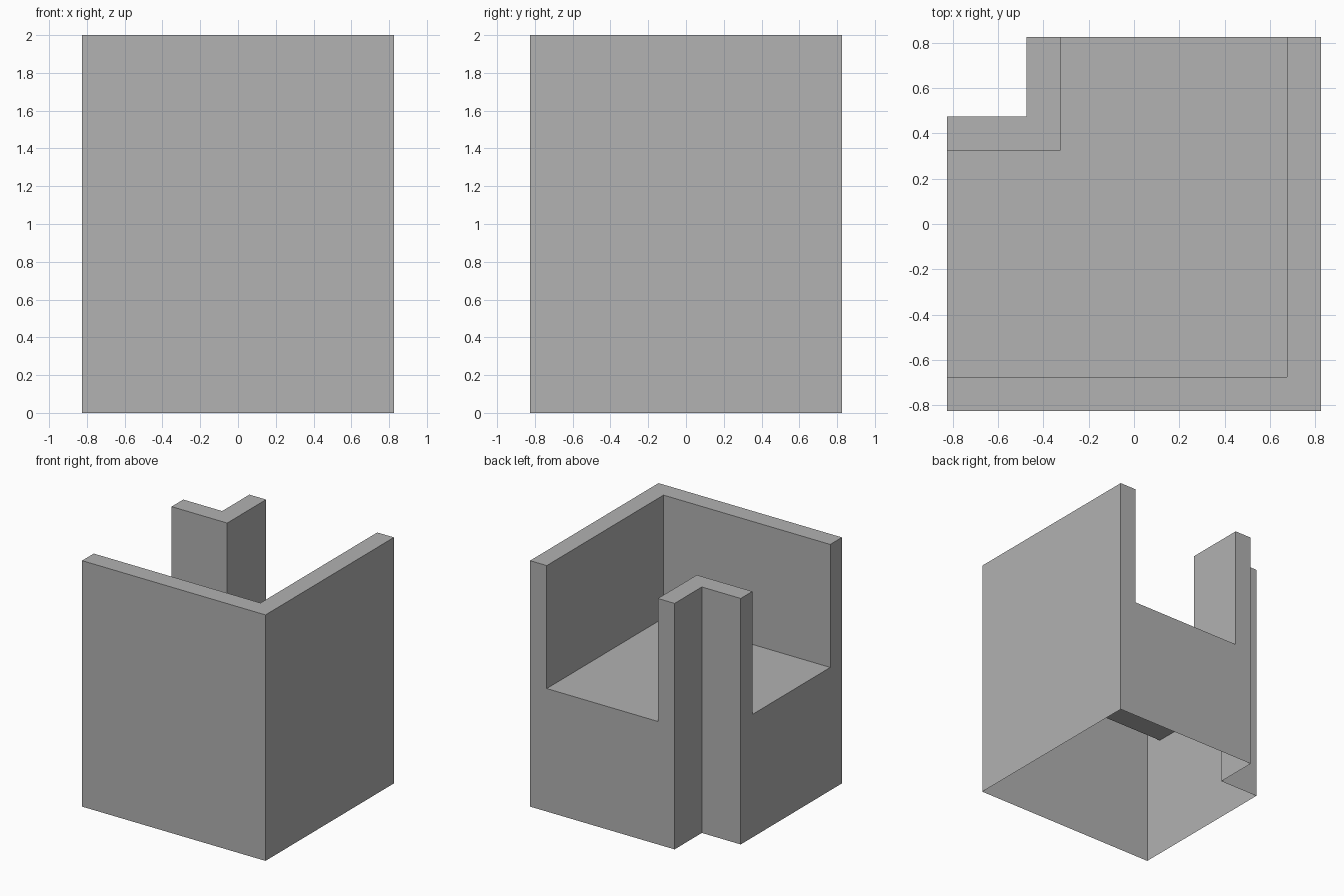
import bpy, bmesh
from math import radians

cube = bpy.data.objects.get("Cube")
if cube:
    bpy.data.objects.remove(cube, do_unlink=True)

OUT = 0.825          # half width of the footprint
WALL = 0.15          # wall thickness
INN = OUT - WALL     # inner face of the tall walls
NOTCH = 0.475        # edge of the cut-away corner
POST = NOTCH - WALL  # inner face of the corner post
MID, TOP = 1.0, 2.0  # floor and rim heights

grey = bpy.data.materials.new("plain_grey")
grey.use_nodes = True
colour = (0.445, 0.445, 0.445, 1)
grey.diffuse_color = colour
grey.node_tree.nodes["Principled BSDF"].inputs["Base Color"].default_value = colour

bm = bmesh.new()


def sides(outline, z0, z1):
    """Upright faces around a closed counter-clockwise outline."""
    for (ax, ay), (bx, by) in zip(outline, outline[1:] + outline[:1]):
        corners = (ax, ay, z0), (bx, by, z0), (bx, by, z1), (ax, ay, z1)
        bm.faces.new([bm.verts.new(c) for c in corners])


def cap(outline, z):
    """Flat face looking up."""
    bm.faces.new([bm.verts.new((x, y, z)) for x, y in outline])


wall = [(-OUT, -OUT), (OUT, -OUT), (OUT, OUT), (INN, OUT), (INN, -INN), (-OUT, -INN)]
post = [(-OUT, POST), (-POST, POST), (-POST, OUT), (-NOTCH, OUT), (-NOTCH, NOTCH), (-OUT, NOTCH)]
floor = [(-OUT, -INN), (INN, -INN), (INN, OUT), (-POST, OUT), (-POST, POST), (-OUT, POST)]

# hollow lower body, open underneath
sides(wall[:4] + post[2:] + post[:1] + wall[-1:], 0, MID)
# floor between the walls
cap(floor, MID)
# tall corner wall and corner post with their rims
for outline in (wall, post):
    sides(outline, MID, TOP)
    cap(outline, TOP)

# weld into one clean shell with no seams across flat faces
bmesh.ops.remove_doubles(bm, verts=bm.verts, dist=0.001)
bmesh.ops.dissolve_limit(bm, angle_limit=radians(1), verts=bm.verts, edges=bm.edges)

mesh = bpy.data.meshes.new("corner_shell")
bm.to_mesh(mesh)
bm.free()
mesh.materials.append(grey)
bpy.context.collection.objects.link(bpy.data.objects.new("corner_shell", mesh))
